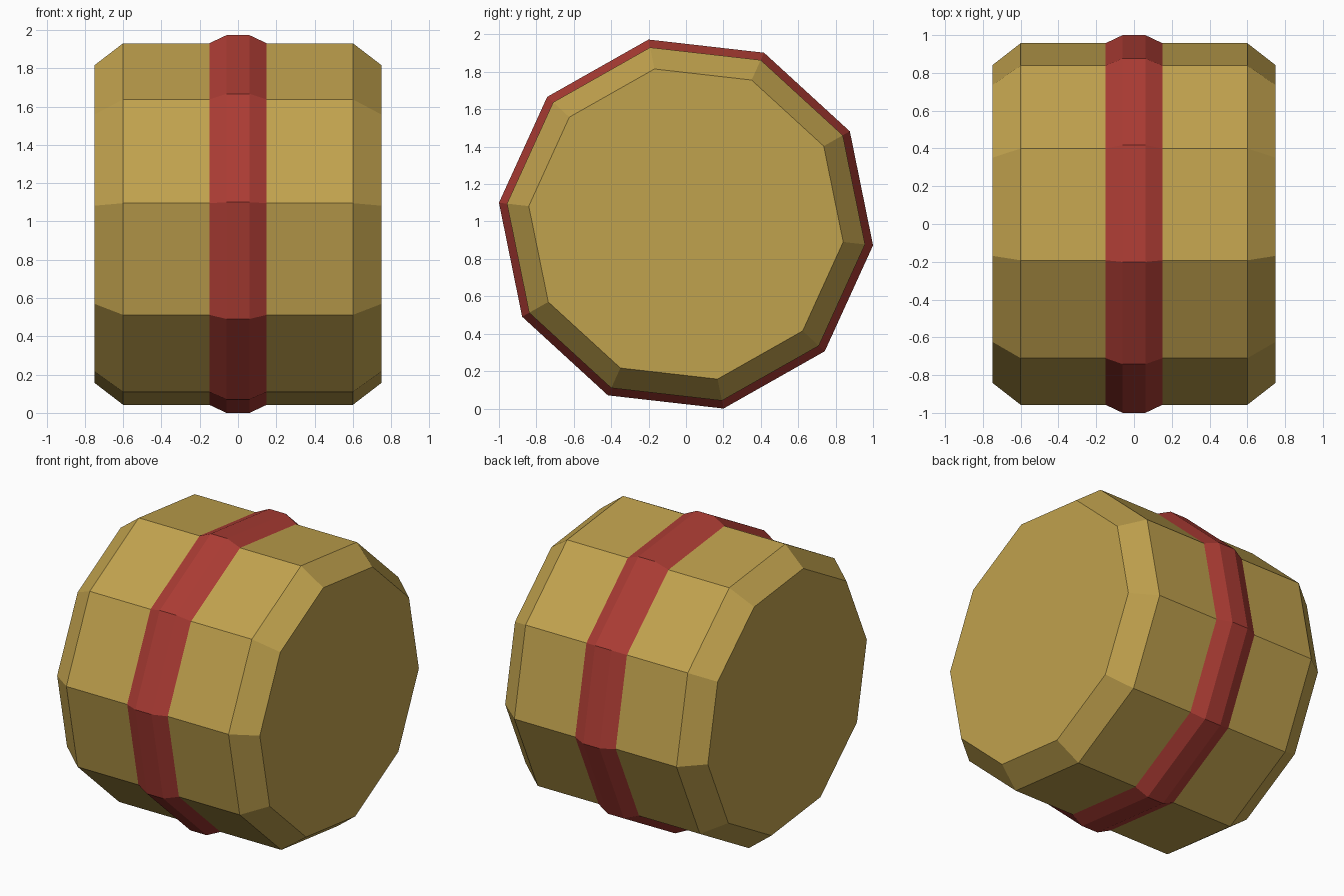
import bpy
import bmesh
from math import cos, sin, radians, tau

SIDES = 10
TILT = radians(-6.5)      # roll of the barrel about its axis
BAND_HALF = 0.15          # half width of the raised strap
BODY_R, CAP_R, STRAP_R = 0.9635, 0.846, 1.0065
CENTRE_Z = STRAP_R * cos(radians(11.5))

default_cube = bpy.data.objects.get("Cube")
if default_cube:
    bpy.data.objects.remove(default_cube, do_unlink=True)


def make_material(name, rgb):
    mat = bpy.data.materials.new(name)
    mat.use_nodes = True
    colour = (*rgb, 1.0)
    mat.diffuse_color = colour
    for node in mat.node_tree.nodes:
        if node.type == "BSDF_PRINCIPLED":
            node.inputs["Base Color"].default_value = colour
    return mat


def ring(bm, x, radius):
    """Ten-sided ring around the x axis."""
    angles = [TILT + tau * i / SIDES for i in range(SIDES)]
    return [bm.verts.new((x, radius * cos(a), radius * sin(a))) for a in angles]


# Half profile from the end cap to the strap, mirrored to the other side
half = [(0.75, CAP_R), (0.60, BODY_R), (BAND_HALF, BODY_R), (0.06, STRAP_R)]
profile = [(-x, r) for x, r in half] + half[::-1]

# Barrel with bevelled ends and raised strap
bm = bmesh.new()
rings = [ring(bm, x, r) for x, r in profile]
for a, b in zip(rings, rings[1:]):
    for i in range(SIDES):
        j = (i + 1) % SIDES
        bm.faces.new((a[i], a[j], b[j], b[i]))
bm.faces.new(rings[0])
bm.faces.new(rings[-1])
bmesh.ops.recalc_face_normals(bm, faces=bm.faces)

# Strap faces take the red colour
for face in bm.faces:
    on_strap = all(abs(v.co.x) < BAND_HALF + 0.001 for v in face.verts)
    face.material_index = 1 if on_strap else 0
    face.smooth = False

mesh = bpy.data.meshes.new("strapped_barrel")
bm.to_mesh(mesh)
bm.free()
mesh.materials.append(make_material("ochre", (0.53, 0.36, 0.075)))
mesh.materials.append(make_material("strap red", (0.41, 0.045, 0.034)))

barrel = bpy.data.objects.new("strapped_barrel", mesh)
barrel.location.z = CENTRE_Z
bpy.context.collection.objects.link(barrel)
